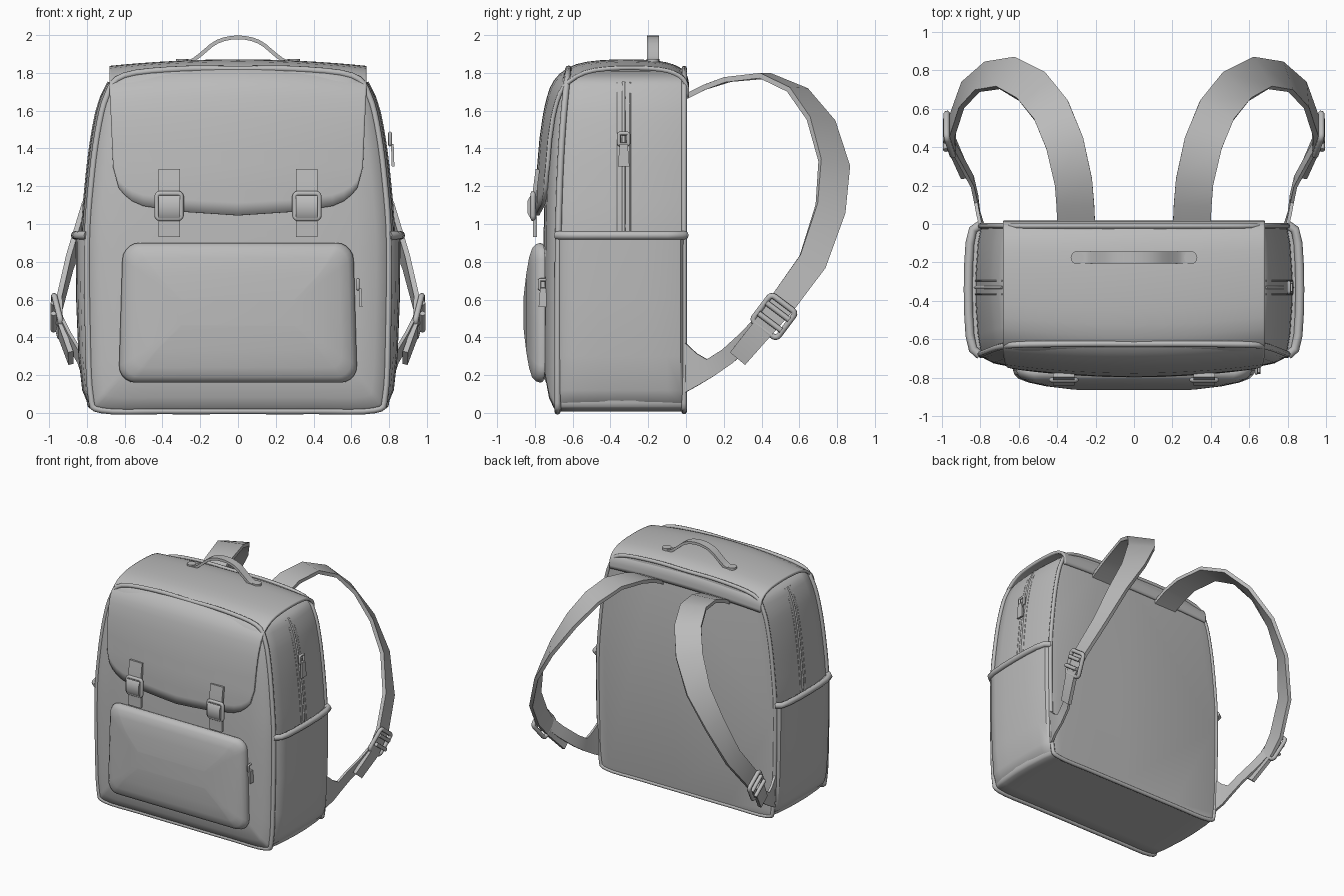
import bpy, bmesh, math
from mathutils import Vector as V

cube = bpy.data.objects.get("Cube")
if cube:
    bpy.data.objects.remove(cube)

grey = bpy.data.materials.new("plain_grey")
grey.use_nodes = True
grey.diffuse_color = (0.5, 0.5, 0.5, 1)
grey.node_tree.nodes["Principled BSDF"].inputs["Base Color"].default_value = (0.5, 0.5, 0.5, 1)


def finish(obj, angle=40):
    obj.data.materials.clear()
    obj.data.materials.append(grey)
    bpy.ops.object.select_all(action="DESELECT")
    obj.select_set(True)
    bpy.context.view_layer.objects.active = obj
    bpy.ops.object.shade_smooth_by_angle(angle=math.radians(angle))
    return obj


def link(name, data):
    obj = bpy.data.objects.new(name, data)
    bpy.context.collection.objects.link(obj)
    return obj


def loft(name, rows, closed=True, caps=True, angle=40):
    """Skin a list of equal-length point rows."""
    bm = bmesh.new()
    vs = [[bm.verts.new(p) for p in r] for r in rows]
    n = len(rows[0])
    for a, b in zip(vs, vs[1:]):
        for i in range(n if closed else n - 1):
            j = (i + 1) % n
            bm.faces.new((a[i], a[j], b[j], b[i]))
    if caps:
        bm.faces.new(vs[0])
        bm.faces.new(vs[-1])
    bmesh.ops.recalc_face_normals(bm, faces=bm.faces)
    me = bpy.data.meshes.new(name)
    bm.to_mesh(me)
    bm.free()
    return finish(link(name, me), angle)


def tube(name, pts, r, closed=False):
    cu = bpy.data.curves.new(name, "CURVE")
    cu.dimensions = "3D"
    cu.bevel_depth, cu.bevel_resolution, cu.use_fill_caps = r, 2, True
    sp = cu.splines.new("POLY")
    sp.points.add(len(pts) - 1)
    for p, q in zip(sp.points, pts):
        p.co = (*q, 1)
    sp.use_cyclic_u = closed
    tmp = link(name + "_path", cu)
    bpy.context.view_layer.update()
    me = bpy.data.meshes.new_from_object(tmp.evaluated_get(bpy.context.evaluated_depsgraph_get()))
    bpy.data.objects.remove(tmp)
    return finish(link(name, me), 60)


def ribbon(name, pts, widths, halves, thick):
    """Flat band along a path; widths gives the direction across it."""
    rows = []
    for i, p in enumerate(pts):
        t = (V(pts[min(i + 1, len(pts) - 1)]) - V(pts[max(i - 1, 0)])).normalized()
        w = V(widths[i])
        w = (w - t * w.dot(t)).normalized()
        n = t.cross(w) * thick / 2
        w *= halves[i]
        rows.append([V(p) + w + n, V(p) - w + n, V(p) - w - n, V(p) + w - n])
    return loft(name, rows)


def spline(pts, n=4):
    """Catmull-Rom through the points."""
    p = [V(q) for q in pts]
    p = [2 * p[0] - p[1]] + p + [2 * p[-1] - p[-2]]
    out = []
    for a, b, c, d in zip(p, p[1:], p[2:], p[3:]):
        for k in range(n):
            t = k / n
            out.append((2 * b + (c - a) * t + (2 * a - 5 * b + 4 * c - d) * t ** 2
                        + (3 * b - a - 3 * c + d) * t ** 3) / 2)
    return out + [p[-2]]


def interp(table, v):
    for (a, fa), (b, fb) in zip(table, table[1:]):
        if v <= b:
            return fa + (fb - fa) * max(0, (v - a) / (b - a))
    return table[-1][1]


def rrect(hw, hh, r, n=5):
    pts = []
    for q, (sx, sy) in enumerate(((1, 1), (-1, 1), (-1, -1), (1, -1))):
        for k in range(n + 1):
            a = math.pi / 2 * (q + k / n)
            pts.append((sx * (hw - r) + r * math.cos(a), sy * (hh - r) + r * math.sin(a)))
    return pts


def frame(name, centre, u, v, hw, hh, r):
    """Rounded wire loop in the plane of u and v."""
    u, v = V(u).normalized(), V(v).normalized()
    tube(name, [V(centre) + u * a + v * b for a, b in rrect(hw, hh, hh * 0.25, 3)], r, True)


def puller(name, x, y, z, size):
    """Zip slider, ring and hanging tab."""
    frame(name + "_slider", (x, y, z), (0, 1, 0), (0, 0, 1), size * .3, size * .35, size * .12)
    ribbon(name + "_tab", [(x + .012, y, z - size * .3), (x + .016, y, z - size * 1.7)],
           [(0, 1, 0)] * 2, [size * .25, size * .36], .014)


# Main body: front outline lofted from back to front, then domed
half = spline([(0, .01), (.4, .01), (.72, .015), (.775, .09), (.79, .4), (.795, .9), (.775, 1.2),
               (.74, 1.48), (.69, 1.68), (.6, 1.785), (.3, 1.82), (0, 1.82)])
outline = [(p.x, p.y) for p in half] + [(-p.x, p.y) for p in half[-2:0:-1]]
side_x = [(p.y, p.x) for p in half if p.x > .6 and p.y > .02]


def front_y(z):
    return -.68 + .055 * (z / 1.8) ** 4


def ring(depth, grow=0.0, scale=1.0, dome=0.0):
    out = []
    for x, z in outline:
        zz = .9 + (z - .9) * scale
        g = grow * min(1, abs(x) / .6)
        out.append((x * scale + math.copysign(g, x), front_y(zz) * depth - dome, zz))
    return out


body_rows = [ring(0, 0, .97), ring(.01), ring(.15, .018), ring(.4, .03), ring(.6, .03), ring(.85, .018),
             ring(1), ring(1, 0, .98, .02), ring(1, 0, .92, .045), ring(1, 0, .8, .065),
             ring(1, 0, .5, .075), ring(1, 0, .2, .078)]
loft("body", body_rows, angle=50)
tube("front_piping", ring(1, .003), .017, True)
tube("back_piping", ring(.015, .003), .015, True)

# Flap draped from the back over the top and down the front
drape = spline([(.006, 1.69), (.0, 1.77), (-.04, 1.82), (-.15, 1.853), (-.38, 1.86), (-.58, 1.835),
                (-.69, 1.755), (-.738, 1.62), (-.765, 1.45)], 3)
hang = [(1.0, -.787), (1.25, -.782), (1.45, -.765)]
hem = [(0, 1.045), (.3, 1.065), (.5, 1.095), (.58, 1.13), (.63, 1.19), (.66, 1.3)]
xs = [0, .15, .3, .42, .5, .56, .6, .63, .65, .66]
xs = [-x for x in xs[:0:-1]] + xs


def flap_point(x, y, z):
    f = (x / .66) ** 2
    wide = 1 + .03 * min(1, max(0, (z - 1.3) / .45))
    top = min(1, max(0, (z - 1.55) / .25))
    return (x * wide, y + .045 * f * min(1, -y / .6) if y < 0 else y, z - .035 * f * top)


flap_rows = [[flap_point(x, p.x, p.y) for x in xs] for p in drape]
for k in range(1, 7):
    row = []
    for x in xs:
        z = 1.45 + (interp(hem, abs(x)) - 1.45) * k / 6
        row.append(flap_point(x, interp(hang, z), z))
    flap_rows.append(row)
flap = loft("flap", flap_rows, closed=False, caps=False)
mod = flap.modifiers.new("thickness", "SOLIDIFY")
mod.thickness, mod.offset = .022, 0

# Carry handle with riveted ends
arch = spline([(-.31, 1.858), (-.25, 1.862), (-.2, 1.895), (-.11, 1.965), (0, 1.988),
               (.11, 1.965), (.2, 1.895), (.25, 1.862), (.31, 1.858)], 3)
ribbon("carry_handle", [(p.x, -.175, p.y) for p in arch], [(0, 1, 0)] * len(arch), [.031] * len(arch), .02)
for s in (-1, 1):
    bpy.ops.mesh.primitive_cylinder_add(vertices=16, radius=.034, depth=.025, location=(s * .295, -.175, 1.862))
    bpy.context.object.name = "handle_rivet"
    finish(bpy.context.object)

# Front pocket with a zip groove round its edge
pocket_rows = []
for y, inset in ((-.7, .012), (-.765, .0), (-.78, .004), (-.783, .018), (-.793, .018), (-.796, .004),
                 (-.81, 0), (-.832, .008), (-.85, .03), (-.862, .08), (-.87, .17), (-.873, .3)):
    row = []
    for x, z in rrect(.632 - inset, .37 - inset, max(.09 - inset * .4, .03)):
        row.append((x * (1 - .035 * (z + .37) / .74), y + .05 * (x / .63) ** 2, z + .53))
    pocket_rows.append(row)
loft("front_pocket", pocket_rows, angle=50)
puller("pocket_zip", .635, -.755, .68, .07)

# Closing straps and their square buckles
for s in (-1, 1):
    x = s * .365
    ribbon("closing_strap", [(x, -.785, 1.29), (x, -.797, 1.2), (x, -.805, 1.1), (x, -.80, 1.02), (x, -.80, .93)],
           [(1, 0, 0)] * 5, [.057] * 5, .022)
    frame("closing_buckle", (x, -.81, 1.095), (1, 0, 0), (0, 0, 1), .065, .067, .013)
    ribbon("buckle_keeper", [(x, -.815, 1.145), (x, -.83, 1.12), (x, -.83, 1.06), (x, -.815, 1.035)],
           [(1, 0, 0)] * 4, [.057] * 4, .02)

# Side panels and shoulder straps, mirrored
across = [(-.005, 0), (-.03, .6), (-.1, .85), (-.22, .97), (-.34, 1), (-.46, .97), (-.58, .85), (-.65, .6), (-.682, 0)]
pad = [((.30, -.01, 1.67), (1, 0, 0), .098), ((.305, .1, 1.725), (1, 0, 0), .098),
       ((.315, .22, 1.765), (1, -.1, 0), .098), ((.36, .42, 1.785), (1, -.25, 0), .1),
       ((.43, .59, 1.71), (1, -.5, 0), .1), ((.53, .715, 1.55), (.9, -.7, 0), .1),
       ((.66, .785, 1.32), (.7, -.9, 0), .092), ((.79, .765, 1.08), (.35, -.9, .2), .082),
       ((.89, .67, .8), (.1, -.9, .4), .075), ((.945, .51, .58), (0, -.8, .6), .07),
       ((.94, .40, .44), (0, -.8, .6), .058), ((.885, .275, .29), (0, -.8, .6), .052)]
web = [((.79, -.01, .235), .135), ((.81, .06, .23), .085), ((.82, .13, .24), .048),
       ((.84, .22, .3), .045), ((.90, .33, .40), .045), ((.955, .43, .51), .045)]
for s in (-1, 1):
    # Open-topped side pocket and its rolled rim
    shell = []
    for z, out, base in ((.02, .74, .72), (.06, .80, .765), (.12, .825, .78), (.3, .845, .79),
                         (.6, .857, .795), (.93, .86, .797), (.94, .79, .77)):
        shell.append([(s * (base + (out - base) * f), y, z) for y, f in across])
    loft("side_pocket", shell, closed=False, caps=False)
    tube("side_pocket_rim", [(s * (.80 + .062 * f), y, .94) for y, f in across], .023)
    # Side zip: raised teeth between two tape edges
    for dy, r in ((0, .009), (-.035, .004), (.035, .004)):
        path = [(s * (interp(side_x, z) + .029), -.33 + dy, z) for z in [.95 + .08 * k for k in range(11)]]
        tube("side_zip", path, r)
    # Padded shoulder strap, lower webbing and adjuster
    ribbon("shoulder_strap", [(s * p[0], p[1], p[2]) for p, w, h in pad],
           [(s * w[0], w[1], w[2]) for p, w, h in pad], [h for p, w, h in pad], .028)
    ribbon("strap_webbing", [(s * p[0], p[1], p[2]) for p, h in web],
           [(0, -.15 if i < 2 else -.7, 1) for i in range(len(web))], [h for p, h in web], .018)
    c = (s * .957, .465, .51)
    frame("strap_adjuster", c, (0, -.8, .6), (s * .2, .6, .8), .082, .088, .016)
    for d in (-.035, .035):
        mid = V(c) + V((s * .02, .6 * d, .8 * d))
        side = V((0, -.8, .6)) * .075
        tube("adjuster_bar", [mid - side, mid + side], .015)
puller("side_zip", .805, -.33, 1.45, .085)
